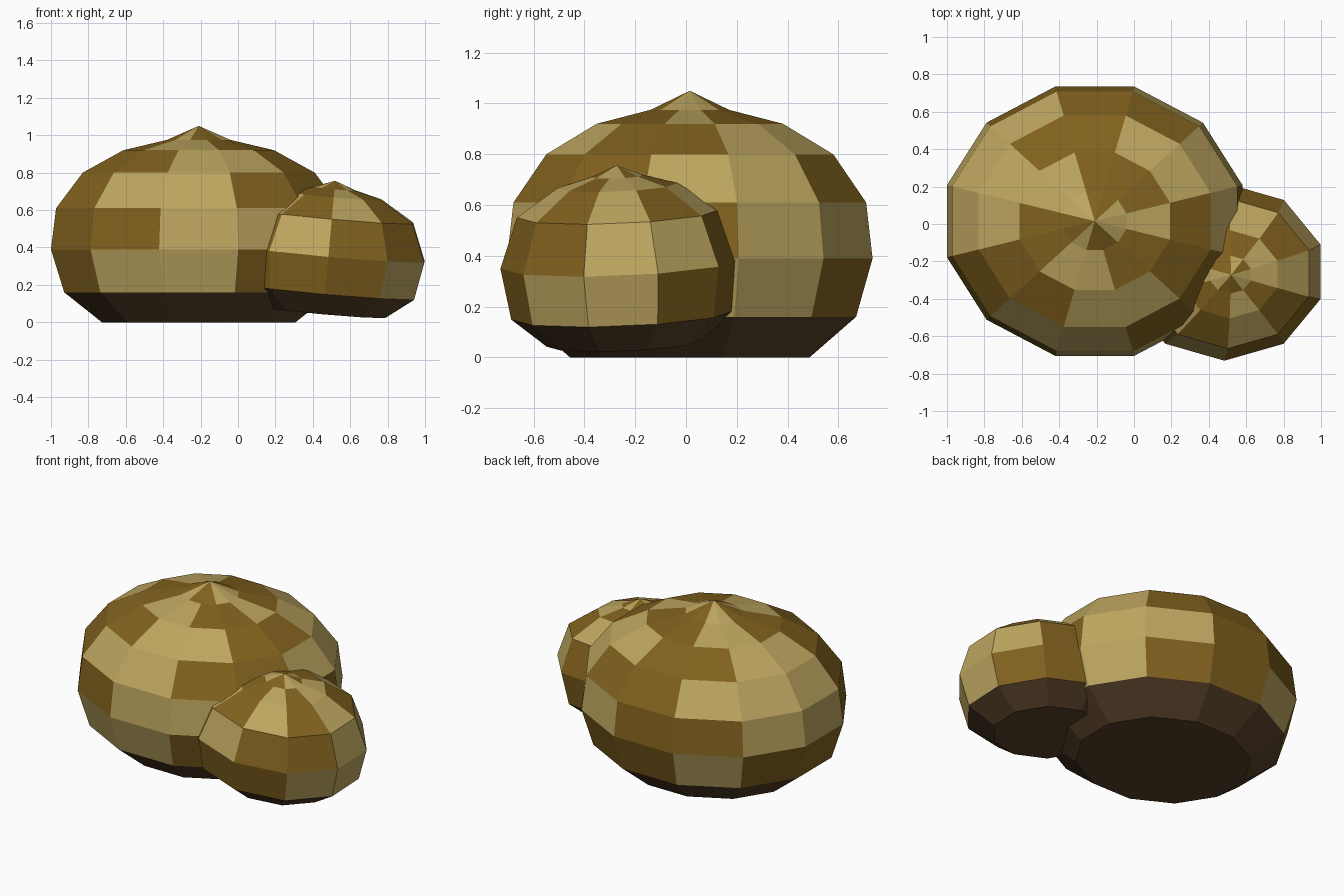
import bpy, bmesh, math

if "Cube" in bpy.data.objects:
    bpy.data.objects.remove(bpy.data.objects["Cube"])


def material(name, rgb):
    m = bpy.data.materials.new(name)
    m.diffuse_color = (*rgb, 1)
    m.use_nodes = True
    m.node_tree.nodes["Principled BSDF"].inputs["Base Color"].default_value = m.diffuse_color
    return m


MATS = [material("brown", (0.22, 0.12, 0.013)),
        material("tan", (0.51, 0.38, 0.115)),
        material("dark_base", (0.09, 0.05, 0.021))]


def mound(name, sides, rx, ry, rings, apex, pattern, loc, rot=(0, 0, 0)):
    """Faceted dome: rings are (relative radius, z); pattern rows give 1 = tan, 0 = brown per sector."""
    bm = bmesh.new()
    step = 2 * math.pi / sides
    loops = [[bm.verts.new((rx * r * math.cos((i - 0.5) * step),
                            ry * r * math.sin((i - 0.5) * step), z))
              for i in range(sides)] for r, z in rings]
    top = bm.verts.new((0, 0, apex))
    # flat underside
    bm.faces.new(loops[0][::-1]).material_index = 2
    # side bands, the lowest one dark
    for k, (a, b) in enumerate(zip(loops, loops[1:])):
        for i in range(sides):
            j = (i + 1) % sides
            f = bm.faces.new((a[i], a[j], b[j], b[i]))
            f.material_index = 2 if k == 0 else int(pattern[k - 1][i])
    # pointed cap
    for i in range(sides):
        f = bm.faces.new((loops[-1][i], loops[-1][(i + 1) % sides], top))
        f.material_index = int(pattern[-1][i])
    me = bpy.data.meshes.new(name)
    bm.to_mesh(me)
    bm.free()
    for m in MATS:
        me.materials.append(m)
    ob = bpy.data.objects.new(name, me)
    ob.location = loc
    ob.rotation_euler = [math.radians(a) for a in rot]
    bpy.context.collection.objects.link(ob)


# large mound
mound("large_mound", 12, 0.818, 0.745,
      [(0.655, 0), (0.91, 0.16), (1, 0.39), (0.965, 0.61),
       (0.785, 0.80), (0.51, 0.92), (0.215, 0.975)], 1.05,
      ["110010001100",
       "011001100110",
       "110011101100",
       "011001100110",
       "100011001100",
       "110011001001"],
      (-0.21, 0.015, 0))

# small leaning mound
mound("small_mound", 10, 0.54, 0.475,
      [(0.643, 0), (0.928, 0.113), (1, 0.316), (0.846, 0.515),
       (0.497, 0.625), (0.214, 0.663)], 0.705,
      ["1001100001",
       "1100110100",
       "1010011010",
       "1100110010",
       "1010011001"],
      (0.457, -0.243, 0.055), (2.4, 5.1, 0))
